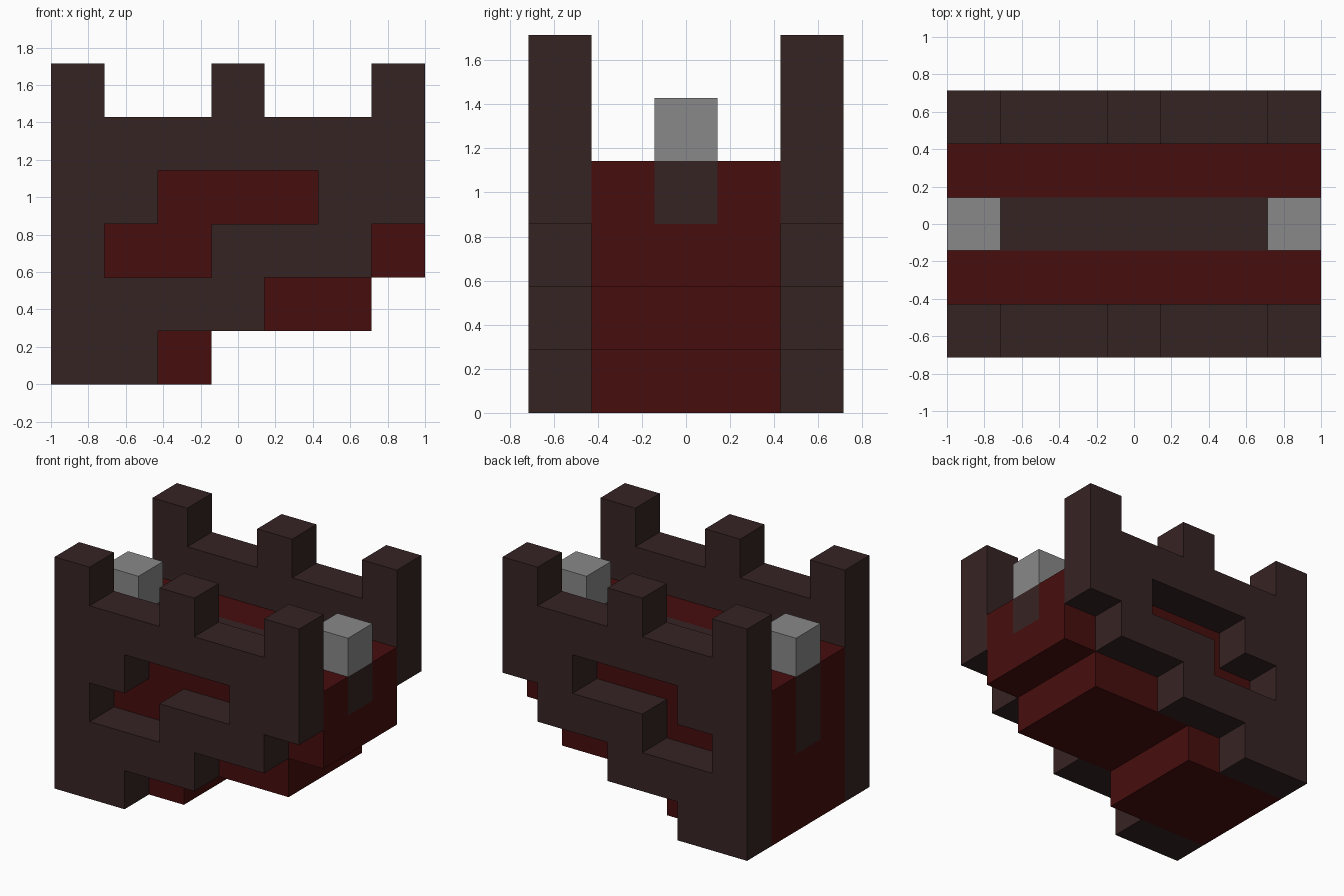
import bpy
import bmesh
from mathutils import Vector

if "Cube" in bpy.data.objects:
    bpy.data.objects.remove(bpy.data.objects["Cube"])

# Block grid: 7 wide (x), 5 deep (y), 6 high (z)
UNIT = 2 / 7
ORIGIN = Vector((-1, -2.5 * UNIT, 0))


def material(name, rgb):
    mat = bpy.data.materials.new(name)
    mat.use_nodes = True
    colour = (*rgb, 1)
    mat.diffuse_color = colour
    mat.node_tree.nodes["Principled BSDF"].inputs["Base Color"].default_value = colour
    return mat


dark_brick = material("dark brick", (0.037, 0.017, 0.017))
deep_red = material("deep red", (0.063, 0.004, 0.004))
grey_stone = material("grey stone", (0.25, 0.25, 0.25))


def cells_from_rows(rows, depths):
    """Turn rows of text, bottom row first, into a set of block cells."""
    return {(i, j, k) for k, row in enumerate(rows)
            for i, mark in enumerate(row) if mark == "#" for j in depths}


def build(name, cells, mat):
    """Make the closed outer skin of a set of block cells."""
    bm = bmesh.new()
    for cell in cells:
        centre = Vector(cell) + Vector((0.5, 0.5, 0.5))
        for axis in range(3):
            for sign in (-1, 1):
                normal = Vector((0, 0, 0))
                normal[axis] = sign
                if tuple(int(c) for c in Vector(cell) + normal) in cells:
                    continue
                u = Vector((0, 0, 0))
                u[(axis + 1) % 3] = 0.5
                v = normal.cross(u)
                mid = centre + normal * 0.5
                corners = (mid - u - v, mid + u - v, mid + u + v, mid - u + v)
                bm.faces.new([bm.verts.new(ORIGIN + c * UNIT) for c in corners])
    bmesh.ops.remove_doubles(bm, verts=bm.verts, dist=0.001)
    mesh = bpy.data.meshes.new(name)
    bm.to_mesh(mesh)
    bm.free()
    mesh.materials.append(mat)
    obj = bpy.data.objects.new(name, mesh)
    bpy.context.collection.objects.link(obj)


# Side walls with battlements, a stepped underside and a window
wall_rows = ["##.....",
             "####...",
             "#..###.",
             "##...##",
             "#######",
             "#..#..#"]
for name, depth in (("front_wall", 0), ("back_wall", 4)):
    build(name, cells_from_rows(wall_rows, [depth]), dark_brick)

# Dark walkway along the middle, deeper at the -x end
walkway = cells_from_rows(["", "", "#......", "#######"], [2])
build("walkway", walkway, dark_brick)

# Stepped red core around the walkway
core_rows = ["###....", "######.", "#######", "#######"]
build("core", cells_from_rows(core_rows, [1, 2, 3]) - walkway, deep_red)

# Grey blocks standing at both ends of the walkway
for name, column in (("right_end_block", 0), ("left_end_block", 6)):
    build(name, {(column, 2, 4)}, grey_stone)
